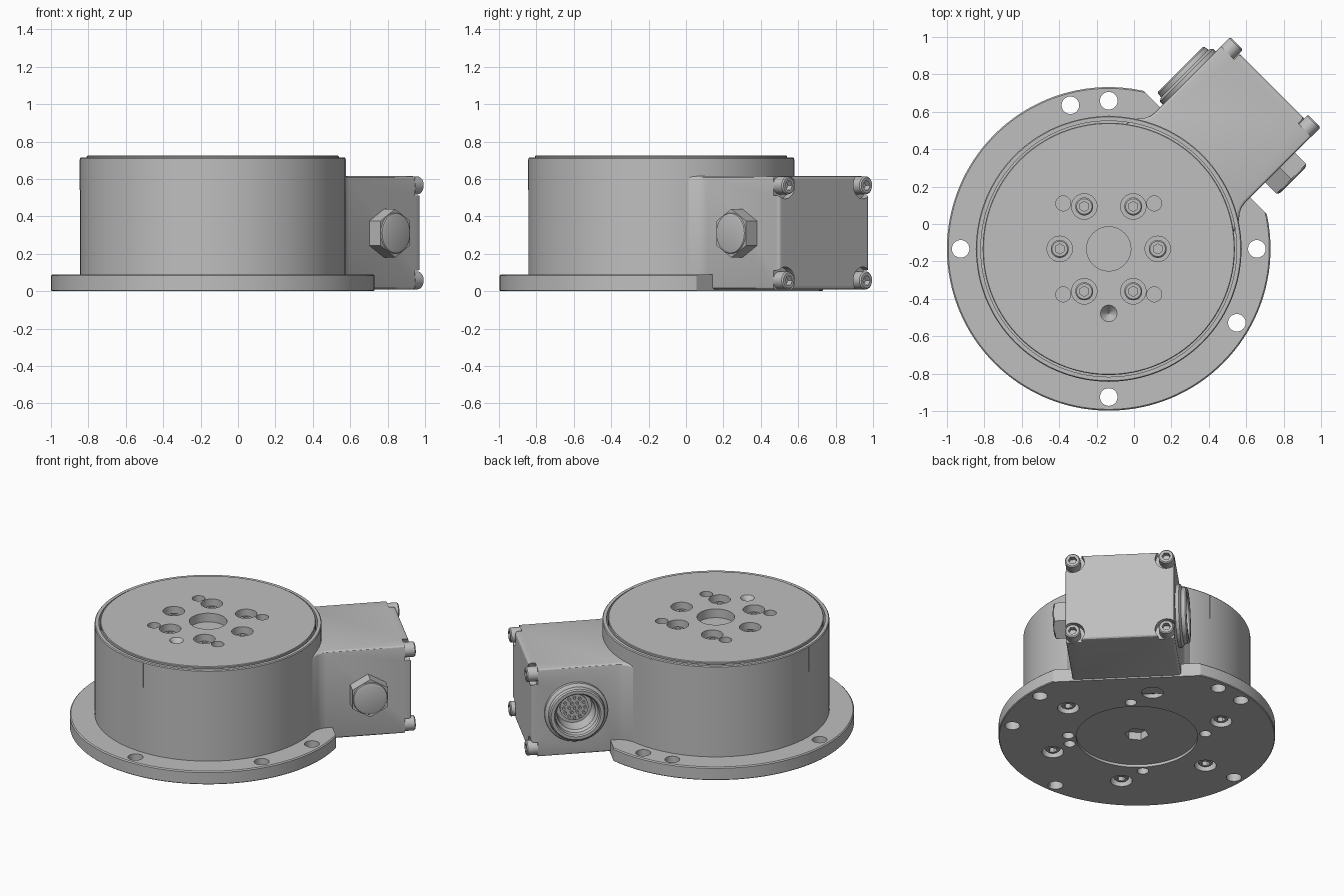
import bpy, bmesh
from math import radians, cos, sin
from mathutils import Matrix

if "Cube" in bpy.data.objects:
    bpy.data.objects.remove(bpy.data.objects["Cube"])

grey = bpy.data.materials.new("machined_grey")
grey.use_nodes = True
COLOUR = (0.52, 0.52, 0.52, 1)
grey.diffuse_color = COLOUR
grey.node_tree.nodes["Principled BSDF"].inputs["Base Color"].default_value = COLOUR

# Frames: drum axis, and the terminal box turned 45 degrees around it
AXIS = Matrix.Translation((-0.135, -0.133, 0))
BOX = AXIS @ Matrix.Rotation(radians(45), 4, 'Z')


def place(frame, x, y, z, turn=0, axis='X'):
    return frame @ Matrix.Translation((x, y, z)) @ Matrix.Rotation(radians(turn), 4, axis)


def ring(count, radius, start=0):
    step = 360 / count
    return [(radius * cos(radians(start + i * step)), radius * sin(radians(start + i * step)))
            for i in range(count)]


def make(name, bm, matrix):
    bmesh.ops.recalc_face_normals(bm, faces=bm.faces)
    mesh = bpy.data.meshes.new(name)
    bm.to_mesh(mesh)
    bm.free()
    mesh.materials.append(grey)
    ob = bpy.data.objects.new(name, mesh)
    bpy.context.collection.objects.link(ob)
    ob.matrix_world = matrix
    bpy.context.view_layer.update()
    return ob


def lathe(name, profile, matrix, steps=96):
    bm = bmesh.new()
    verts = [bm.verts.new((r, 0, z)) for r, z in profile]
    edges = [bm.edges.new(pair) for pair in zip(verts, verts[1:])]
    bmesh.ops.spin(bm, geom=verts + edges, axis=(0, 0, 1), cent=(0, 0, 0),
                   angle=radians(360), steps=steps)
    bmesh.ops.remove_doubles(bm, verts=bm.verts, dist=0.0001)
    return make(name, bm, matrix)


def prisms(name, spots, radius, z0, z1, matrix, sides=32, tip=None):
    """Upright cylinders (or cones) at each spot, as one mesh."""
    bm = bmesh.new()
    for x, y in spots:
        bmesh.ops.create_cone(bm, cap_ends=True, segments=sides, radius1=radius if tip is None else tip,
                              radius2=radius, depth=z1 - z0,
                              matrix=Matrix.Translation((x, y, (z0 + z1) / 2)))
    return make(name, bm, matrix)


def block(name, low, high, matrix):
    bm = bmesh.new()
    bmesh.ops.create_cube(bm, size=1)
    for v in bm.verts:
        v.co = [l + (h - l) * (c + 0.5) for l, h, c in zip(low, high, v.co)]
    return make(name, bm, matrix)


def apply(ob, mod):
    with bpy.context.temp_override(object=ob, active_object=ob):
        bpy.ops.object.modifier_apply(modifier=mod.name)


def cut(ob, cutter):
    mod = ob.modifiers.new("cut", 'BOOLEAN')
    mod.operation, mod.solver, mod.object = 'DIFFERENCE', 'EXACT', cutter
    bpy.context.view_layer.objects.active = ob
    apply(ob, mod)
    bpy.data.objects.remove(cutter)


def bevel(ob, width, segments=3):
    mod = ob.modifiers.new("bevel", 'BEVEL')
    mod.width, mod.segments, mod.limit_method = width, segments, 'ANGLE'
    mod.angle_limit = radians(50)
    bpy.context.view_layer.objects.active = ob
    apply(ob, mod)


# Mounting flange: recessed underside, flat beside the box, bolt and dowel holes
flange = lathe("mounting_flange", [(0, .018), (.38, .018), (.38, 0), (.86, 0), (.865, .005),
                                   (.865, .083), (.858, .09), (0, .09)], AXIS, 128)
cut(flange, block("flat_cutter", (.73, -1, -1), (2, 1, 1), BOX))
bolt_spots = ring(4, .792) + [(-.205, .768), (.685, -.395)]
cut(flange, prisms("bolt_cutter", bolt_spots, .047, -.1, .2, AXIS))
cut(flange, prisms("bore_cutter", ring(6, .56), .068, -.1, .06, AXIS))
dowels = ring(4, .43, 45)[:3] + ring(1, .43, 308) + ring(1, .43, 322)
cut(flange, prisms("dowel_cutter", dowels, .036, -.1, .05, AXIS))
cut(flange, prisms("hex_cutter", [(0, 0)], .075, -.1, .07, AXIS, 6))

# Drum with an open seat for the rotating plate
drum = lathe("drum_housing", [(0, .085), (.71, .085), (.71, .71), (.705, .716), (.684, .716),
                              (.684, .58), (0, .58)], AXIS, 128)

# Rotating plate with its hole pattern
plate = lathe("output_plate", [(0, .575), (.674, .575), (.674, .721), (.67, .725), (0, .725)], AXIS, 128)
cut(plate, prisms("centre_cutter", [(0, 0)], .118, .665, .8, AXIS, 64))
cut(plate, prisms("bore_cutter", ring(6, .262), .068, .63, .8, AXIS))
cut(plate, prisms("dowel_cutter", ring(4, .344, 45), .04, .67, .8, AXIS))
cut(plate, prisms("cone_cutter", [(0, -.345)], .046, .675, .727, AXIS, 32, 0.002))

# Terminal box, flared where it meets the drum
half = [(.5, .42), (.6, .385), (.63, .359), (.66, .346), (.69, .341), (1.232, .341)]
bm = bmesh.new()
outline = half + [(u, -v) for u, v in reversed(half)]
face = bm.faces.new([bm.verts.new((u, v, .01)) for u, v in outline])
top = bmesh.ops.extrude_face_region(bm, geom=[face])["geom"]
bmesh.ops.translate(bm, vec=(0, 0, .605), verts=[g for g in top if isinstance(g, bmesh.types.BMVert)])
box = make("terminal_box", bm, BOX)
bevel(box, .016)
END = place(BOX, 0, 0, .312, 90, 'Y')
corners = [(x, y) for x in (-.254, .254) for y in (-.294, .294)]
cut(box, prisms("corner_cutter", corners, .072, 1.19, 1.4, END))
SOCKET = place(BOX, .95, 0, .31, -90)
cut(box, prisms("socket_cutter", [(0, 0)], .148, .255, .5, SOCKET, 64))

# Round connector with its pins
connector = lathe("cable_connector", [(0, .25), (.152, .25), (.152, .33), (.2, .33), (.2, .362), (.19, .37),
                                      (.18, .375), (.176, .4), (.168, .408), (.148, .408), (.14, .4), (.136, .37),
                                      (.122, .355), (.112, .27), (.09, .27), (.09, .285), (0, .285)], SOCKET, 64)
pins = [(0, 0)] + ring(6, .034) + ring(12, .068)
pin_set = prisms("connector_pins", pins, .009, .28, .305, SOCKET, 10)

# Hexagonal blanking plug with a rounded outer face
PLUG = place(BOX, .955, 0, .31, 90)
plug = prisms("hex_plug", [(0, 0)], .13, .33, .425, PLUG, 6)
plug_face = lathe("hex_plug_face", [(0, .42), (.112, .42), (.106, .432), (.09, .437), (0, .437)], PLUG, 48)

# Socket head screws share one mesh, with the head top at its origin
screw = lathe("box_screw", [(0, -.07), (.048, -.07), (.048, -.007), (.041, 0), (0, 0)], Matrix(), 32)
cut(screw, prisms("hex_cutter", [(0, 0)], .027, -.035, .05, Matrix(), 6))
screw_mesh = screw.data
bpy.data.objects.remove(screw)
screws = []


def add_screws(name, spots, z, frame):
    for i, (x, y) in enumerate(spots):
        ob = bpy.data.objects.new(f"{name}_{i + 1}", screw_mesh)
        bpy.context.collection.objects.link(ob)
        ob.matrix_world = place(frame, x, y, z)
        screws.append(ob)


add_screws("box_screw", corners, 1.26, END)
add_screws("plate_screw", ring(6, .262), .69, AXIS)
add_screws("base_screw", ring(6, .56), -.015, AXIS @ Matrix.Rotation(radians(180), 4, 'X'))

# Thin alignment marks down the drum wall
marks = []
for i in range(4):
    marks.append(block(f"alignment_mark_{i + 1}", (.70, -.003, .54), (.713, .003, .705),
                       AXIS @ Matrix.Rotation(radians(90 * i), 4, 'Z')))

# Smooth the round walls and keep edges sharp
bpy.ops.object.select_all(action='DESELECT')
for ob in (flange, drum, plate, box, connector, pin_set, plug_face, screws[0]):
    ob.select_set(True)
bpy.context.view_layer.objects.active = flange
bpy.ops.object.shade_smooth_by_angle(angle=radians(30))
bpy.ops.object.select_all(action='DESELECT')
